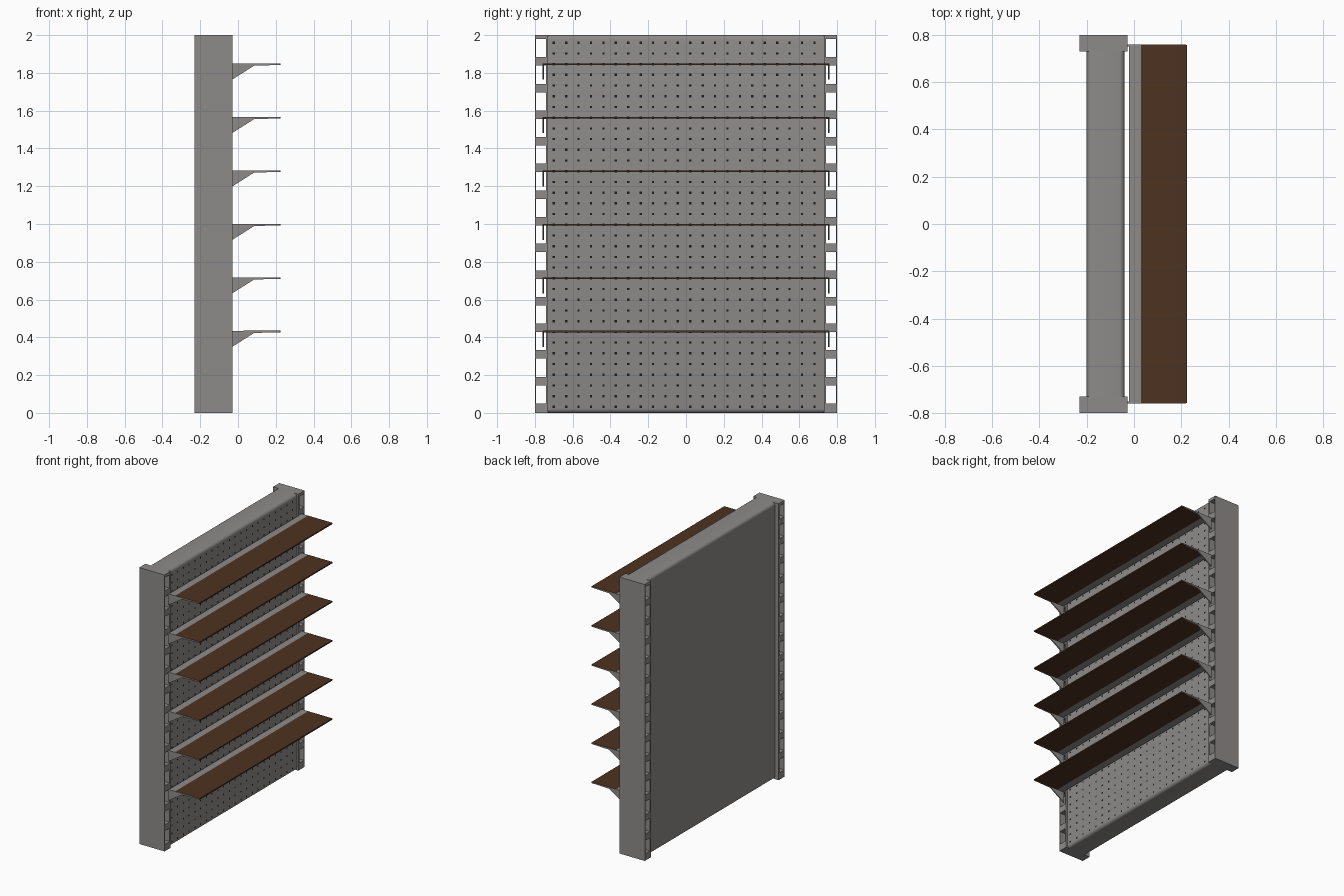
import bpy, bmesh, math

if "Cube" in bpy.data.objects:
    bpy.data.objects.remove(bpy.data.objects["Cube"])


def material(name, rgb):
    m = bpy.data.materials.new(name)
    m.diffuse_color = (*rgb, 1)
    m.use_nodes = True
    m.node_tree.nodes["Principled BSDF"].inputs["Base Color"].default_value = m.diffuse_color
    return m


GREY = material("grey metal", (0.27, 0.26, 0.255))
BROWN = material("dark brown", (0.075, 0.032, 0.014))
BLACK = material("hole black", (0.01, 0.01, 0.01))


def finish(name, bm, mat, smooth=False):
    bmesh.ops.recalc_face_normals(bm, faces=bm.faces)
    me = bpy.data.meshes.new(name)
    bm.to_mesh(me)
    bm.free()
    me.materials.append(mat)
    ob = bpy.data.objects.new(name, me)
    bpy.context.collection.objects.link(ob)
    if smooth:
        bpy.ops.object.select_all(action='DESELECT')
        ob.select_set(True)
        bpy.context.view_layer.objects.active = ob
        bpy.ops.object.shade_smooth_by_angle(angle=math.radians(35))
    return ob


def add_box(bm, x0, x1, y0, y1, z0, z1):
    vs = bmesh.ops.create_cube(bm, size=1)["verts"]
    for v in vs:
        v.co = ((x0 + x1) / 2 + v.co.x * (x1 - x0),
                (y0 + y1) / 2 + v.co.y * (y1 - y0),
                (z0 + z1) / 2 + v.co.z * (z1 - z0))


def add_prism(bm, profile, y0, y1):
    """Extrude an (x, z) outline along y."""
    a = [bm.verts.new((x, y0, z)) for x, z in profile]
    b = [bm.verts.new((x, y1, z)) for x, z in profile]
    n = len(profile)
    bm.faces.new(a)
    bm.faces.new(b[::-1])
    for i in range(n):
        bm.faces.new((a[i], a[(i + 1) % n], b[(i + 1) % n], b[i]))


# Uprights: two side walls joined by rungs, leaving slots right through
PITCH, FIRST, SLOT = 0.141, 0.098, 0.096
for side, label in ((-1, "left"), (1, "right")):
    bm = bmesh.new()
    for a, b in ((0.73, 0.742), (0.794, 0.80)):
        ya, yb = sorted((side * a, side * b))
        add_box(bm, -0.23, -0.028, ya, yb, 0, 2)
    ya, yb = sorted((side * 0.742, side * 0.794))
    z = 0
    for i in range(15):
        top = FIRST + i * PITCH - SLOT / 2 if i < 14 else 2
        add_box(bm, -0.23, -0.028, ya, yb, z, top)
        z = top + SLOT
    bmesh.ops.remove_doubles(bm, verts=bm.verts, dist=1e-5)
    finish(label + "_upright", bm, GREY)

# Back panel with rounded top and bottom edges
R = 0.022
outline = []
for cx, cz, start in ((-0.04 - R, 2 - R, 0), (-0.20 + R, 2 - R, 90),
                      (-0.20 + R, R, 180), (-0.04 - R, R, 270)):
    for k in range(5):
        t = math.radians(start + k * 22.5)
        outline.append((cx + R * math.cos(t), cz + R * math.sin(t)))
bm = bmesh.new()
add_prism(bm, outline, -0.735, 0.735)
finish("back_panel", bm, GREY, True)

# Peg holes in a regular grid on the front of the panel
bm = bmesh.new()
H = 0.006
for i in range(22):
    for j in range(35):
        y, z = -0.70 + i * 0.0657, 0.032 + j * 0.0567
        bm.faces.new([bm.verts.new((-0.039, y + a * H, z + b * H))
                      for a, b in ((-1, -1), (1, -1), (1, 1), (-1, 1))])
finish("peg_holes", bm, BLACK)

# Shelves: brown board, grey rear strip and two triangular end brackets
for n in range(6):
    z = 0.435 + n * 0.283
    bm = bmesh.new()
    add_prism(bm, [(0.03, z), (0.225, z), (0.225, z - 0.009), (0.03, z - 0.009)],
              -0.758, 0.758)
    finish(f"shelf_board_{n + 1}", bm, BROWN)

    bm = bmesh.new()
    add_box(bm, -0.022, 0.03, -0.758, 0.758, z - 0.008, z - 0.001)
    finish(f"shelf_rear_strip_{n + 1}", bm, GREY)

    bm = bmesh.new()
    for s in (-1, 1):
        ya, yb = sorted((s * 0.752, s * 0.76))
        add_prism(bm, [(-0.03, z - 0.001), (0.22, z - 0.001), (0.22, z - 0.008),
                       (0.085, z - 0.012), (-0.03, z - 0.085)], ya, yb)
    finish(f"shelf_brackets_{n + 1}", bm, GREY)
